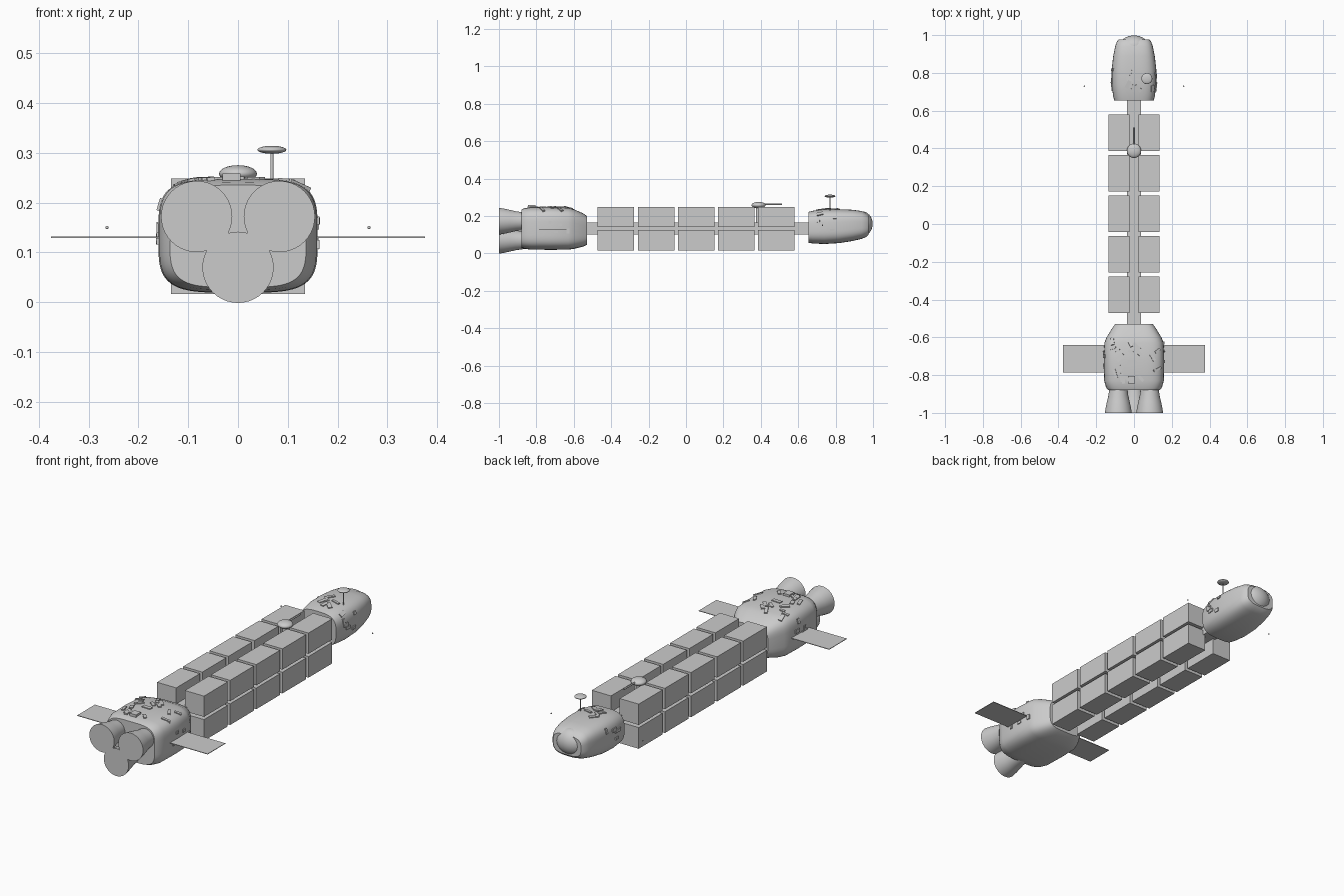
import bpy, bmesh, math, random
from mathutils import Vector, Matrix

cube = bpy.data.objects.get("Cube")
if cube:
    bpy.data.objects.remove(cube)

random.seed(7)
grey = bpy.data.materials.new("hull_grey")
grey.use_nodes = True
grey.diffuse_color = (0.6, 0.6, 0.6, 1)
grey.node_tree.nodes["Principled BSDF"].inputs["Base Color"].default_value = (0.6, 0.6, 0.6, 1)


def finish(name, bm, smooth=None):
    bmesh.ops.recalc_face_normals(bm, faces=bm.faces)
    mesh = bpy.data.meshes.new(name)
    bm.to_mesh(mesh)
    bm.free()
    mesh.materials.append(grey)
    obj = bpy.data.objects.new(name, mesh)
    bpy.context.collection.objects.link(obj)
    if smooth:
        bpy.ops.object.select_all(action='DESELECT')
        obj.select_set(True)
        bpy.context.view_layer.objects.active = obj
        bpy.ops.object.shade_smooth_by_angle(angle=math.radians(smooth))
    return obj


def box(name, x, y, z):
    """Box from three (low, high) ranges."""
    bm = bmesh.new()
    bmesh.ops.create_cube(bm, size=1)
    for v in bm.verts:
        v.co = [(r[0] + r[1]) / 2 + c * (r[1] - r[0]) for r, c in zip((x, y, z), v.co)]
    return finish(name, bm)


def ball(name, centre, radii):
    bm = bmesh.new()
    bmesh.ops.create_uvsphere(bm, u_segments=32, v_segments=16, radius=1)
    bmesh.ops.transform(bm, matrix=Matrix.LocRotScale(Vector(centre), None, Vector(radii)), verts=bm.verts)
    return finish(name, bm, 40)


def rod(name, start, end, radius):
    a, b = Vector(start), Vector(end)
    bm = bmesh.new()
    bmesh.ops.create_cone(bm, cap_ends=True, segments=16, radius1=radius, radius2=radius, depth=(b - a).length)
    turn = (b - a).to_track_quat('Z', 'Y').to_matrix().to_4x4()
    bmesh.ops.transform(bm, matrix=Matrix.Translation((a + b) / 2) @ turn, verts=bm.verts)
    return finish(name, bm, 40)


def loft(name, stations, power, cx=0, count=64):
    """Skin superellipse rings along y; each station is y, half width, bottom, top."""
    bm = bmesh.new()
    rings = []
    for y, w, low, high in stations:
        ring = []
        for i in range(count):
            a = math.tau * i / count
            c, s = math.cos(a), math.sin(a)
            px = math.copysign(abs(c) ** (2 / power), c) * w
            pz = math.copysign(abs(s) ** (2 / power), s) * (high - low) / 2
            ring.append(bm.verts.new((cx + px, y, (low + high) / 2 + pz)))
        rings.append(ring)
    for a, b in zip(rings, rings[1:]):
        for i in range(count):
            j = (i + 1) % count
            bm.faces.new((a[i], a[j], b[j], b[i]))
    bm.faces.new(rings[0])
    bm.faces.new(rings[-1])
    return finish(name, bm, 40)


def plate_on(hull, name, origin, direction, size, spin):
    """Lay a small plate flat on the hull where a ray meets it."""
    hit, point, normal, _ = hull.ray_cast(Vector(origin), Vector(direction))
    if not hit:
        return
    bm = bmesh.new()
    bmesh.ops.create_cube(bm, size=1)
    turn = normal.to_track_quat('Z', 'Y').to_matrix().to_4x4()
    matrix = Matrix.Translation(point) @ turn @ Matrix.Rotation(spin, 4, 'Z') @ Matrix.Diagonal((*size, 1))
    bmesh.ops.transform(bm, matrix=matrix, verts=bm.verts)
    finish(name, bm)


def scatter(hull, name, y_range, half_width, mid_z, on_top, on_side):
    bpy.context.view_layer.update()
    for i in range(on_top):
        x = random.uniform(-half_width, half_width)
        size = (random.uniform(.012, .022), random.uniform(.022, .05), .009)
        plate_on(hull, f"{name}_top_plate_{i}", (x, random.uniform(*y_range), 1), (0, 0, -1),
                 size, random.uniform(0, math.pi))
    for side in (-1, 1):
        for i in range(on_side):
            z = mid_z + random.uniform(-.02, .07)
            size = (random.uniform(.012, .02), random.uniform(.015, .035), .009)
            plate_on(hull, f"{name}_side_plate_{side}_{i}", (side, random.uniform(*y_range), z),
                     (-side, 0, 0), size, random.choice((0, math.pi / 2)))


# Engine module
engine = loft("engine_module", [
    (-.88, .137, .03, .235), (-.865, .148, .025, .241), (-.83, .158, .02, .247),
    (-.72, .16, .019, .248), (-.63, .157, .02, .244), (-.6, .145, .024, .236),
    (-.55, .115, .036, .214), (-.53, .1, .046, .2)], 4)
scatter(engine, "engine", (-.83, -.62), .13, .13, 20, 5)
box("engine_top_unit", (-.031, .005), (-.845, -.805), (.238, .258))

# Three flared nozzles
for name, x, z in (("left", .083, .172), ("right", -.083, .172), ("lower", 0, .07)):
    rings = [(y, r, z - r, z + r) for y, r in
             ((-1, .0715), (-.97, .0665), (-.94, .06), (-.91, .053), (-.86, .046))]
    loft(name + "_nozzle", rings, 2, x, 40)

# Solar panels
for side, name in ((1, "left"), (-1, "right")):
    box(name + "_solar_panel", sorted((side * .14, side * .375)), (-.785, -.64), (.1285, .1315))

# Spine and cargo containers
box("spine", (-.038, .038), (-.55, .68), (.1, .165))
for row in range(5):
    y = -.472 + row * .2145
    for side, name in ((1, "left"), (-1, "right")):
        x = sorted((side * .025, side * .135))
        box(f"{name}_upper_container_{row}", x, (y, y + .195), (.14, .248))
        box(f"{name}_lower_container_{row}", x, (y, y + .195), (.016, .126))

# Turret on the spine
rod("turret_post", (0, .385, .16), (0, .385, .255), .012)
ball("turret", (0, .388, .258), (.038, .038, .017))
rod("turret_barrel", (0, .39, .262), (0, .512, .262), .004)

# Command module and nose
command = loft("command_module", [
    (.655, .105, .056, .222), (.68, .111, .053, .228), (.74, .118, .05, .236),
    (.82, .118, .055, .236), (.89, .11, .066, .233), (.94, .1, .078, .226),
    (.965, .091, .088, .215), (.977, .08, .1, .203)], 3.2)
scatter(command, "command", (.69, .83), .1, .14, 8, 5)
ball("nose_dome", (0, .94, .158), (.078, .058, .067))

# Dish antenna
rod("antenna_mast", (.068, .77, .22), (.068, .77, .303), .003)
ball("antenna_dish", (.068, .77, .306), (.029, .029, .008))

# Marker beacons beside the command module
for side, name in ((1, "left"), (-1, "right")):
    ball(name + "_beacon", (side * .263, .73, .15), (.0035, .0035, .0035))
